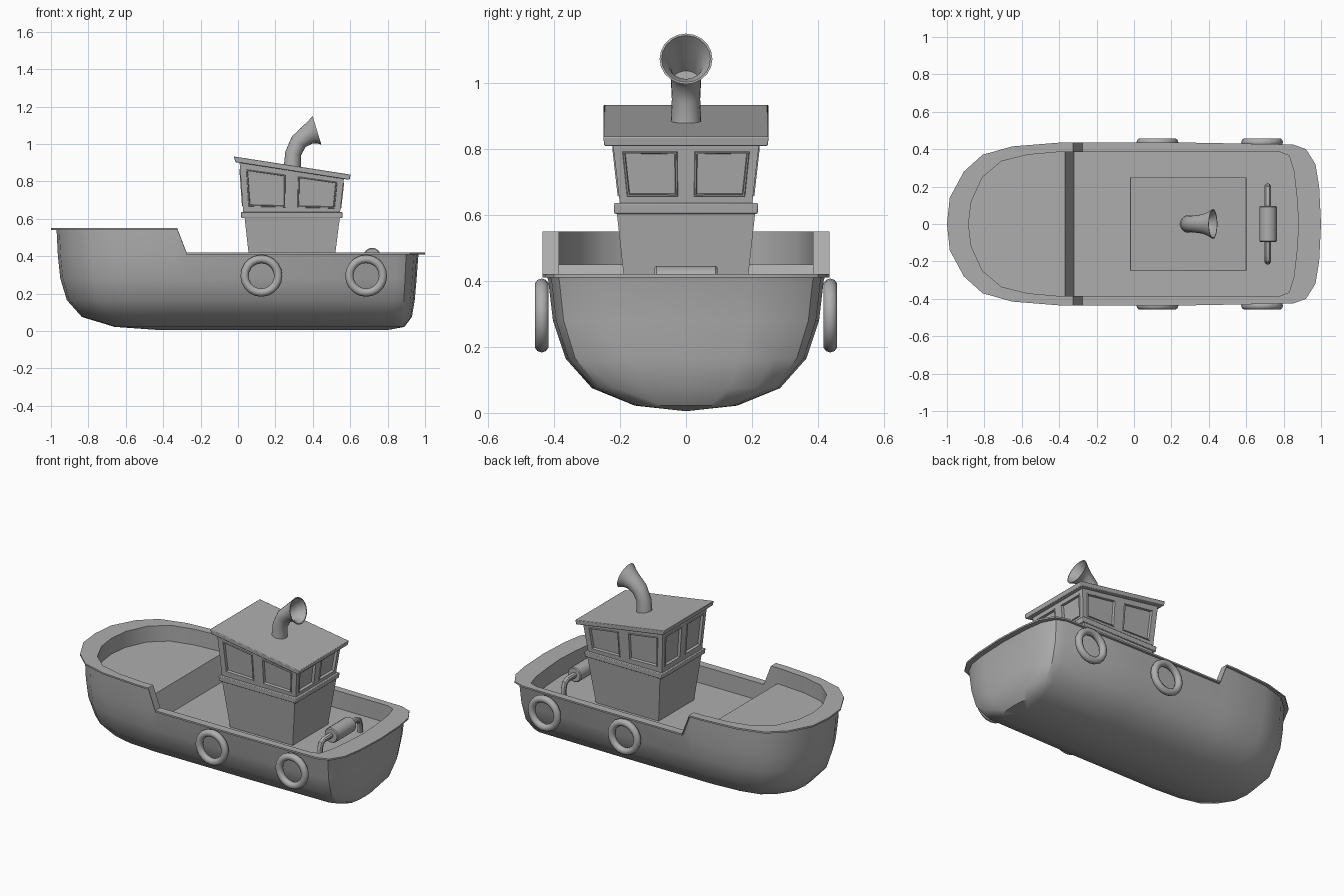
import bpy, bmesh
from math import sin, cos, pi, radians
from mathutils import Vector

cube = bpy.data.objects.get("Cube")
if cube:
    bpy.data.objects.remove(cube, do_unlink=True)

grey = bpy.data.materials.new("plain grey")
grey.use_nodes = True
grey.diffuse_color = (0.42, 0.42, 0.42, 1)
grey.node_tree.nodes["Principled BSDF"].inputs["Base Color"].default_value = grey.diffuse_color


def finish(name, bm, angle=35):
    """Turn a bmesh into a shaded object."""
    mesh = bpy.data.meshes.new(name)
    bm.to_mesh(mesh)
    bm.free()
    mesh.materials.append(grey)
    obj = bpy.data.objects.new(name, mesh)
    bpy.context.collection.objects.link(obj)
    bpy.ops.object.select_all(action='DESELECT')
    obj.select_set(True)
    bpy.context.view_layer.objects.active = obj
    bpy.ops.object.shade_smooth_by_angle(angle=radians(angle))
    return obj


def loft(name, rings, cap_start=True, cap_end=True, angle=35):
    """Skin a list of closed rings that share one point count."""
    bm = bmesh.new()
    loops = [[bm.verts.new(p) for p in ring] for ring in rings]
    count = len(loops[0])
    for low, high in zip(loops, loops[1:]):
        for i in range(count):
            j = (i + 1) % count
            bm.faces.new((low[i], low[j], high[j], high[i]))
    if cap_start:
        bm.faces.new(loops[0])
    if cap_end:
        bm.faces.new(loops[-1])
    bmesh.ops.remove_doubles(bm, verts=bm.verts, dist=0.0001)
    bmesh.ops.recalc_face_normals(bm, faces=bm.faces)
    return finish(name, bm, angle)


def circle(center, direction, side, radius, count=16):
    """Ring of points around a direction; side is a perpendicular axis."""
    side = Vector(side)
    up = Vector(direction).normalized().cross(side)
    steps = [2 * pi * i / count for i in range(count)]
    return [Vector(center) + radius * (cos(t) * up + sin(t) * side) for t in steps]


def rect(x0, x1, half, z0, z1):
    """Rectangle whose height runs from z0 at x0 to z1 at x1."""
    return [(x0, -half, z0), (x1, -half, z1), (x1, half, z1), (x0, half, z0)]


# Hull: half outlines of the rim, bow to stern
outer = [(-1, 0), (-.985, .14), (-.91, .28), (-.81, .37), (-.65, .415), (-.4, .435),
         (-.325, .435), (-.275, .435), (.3, .435), (.85, .425), (.92, .4),
         (.97, .32), (.99, .2), (1, 0)]
inner = [(-.885, 0), (-.87, .12), (-.81, .25), (-.71, .335), (-.57, .37), (-.4, .385),
         (-.325, .385), (-.275, .385), (.3, .385), (.78, .385), (.83, .365),
         (.855, .28), (.87, .15), (.88, 0)]
DECK, FOREDECK, LIP = .31, .45, .01


def rim_height(x):
    return .55 if x < -.3 else .42


def mirrored(half):
    return half + [(x, -y, z) for x, y, z in reversed(half[1:-1])]


def hull_ring(width, bow, stern, height=None):
    """Squeeze the rim outline to a given half width, bow and stern."""
    points = []
    for x, y in outer:
        z = rim_height(x) - LIP if height is None else height
        if x < -.3:
            x = -.3 + (x + .3) * (bow - .3) / .7
        elif x > .8:
            x = .8 + (x - .8) * (stern - .8) / .2
        points.append((x, y * width / .435, z))
    return mirrored(points)


def flat_ring(outline, drop=0, height=None):
    return mirrored([(x, y, rim_height(x) - drop if height is None else height)
                     for x, y in outline])


loft("hull", [
    hull_ring(0, .42, .8, .005),
    hull_ring(.155, .66, .89, .022),
    hull_ring(.285, .835, .93, .075),
    hull_ring(.365, .915, .945, .165),
    hull_ring(.403, .95, .955, .28),
    hull_ring(.417, .963, .964, .4),
    hull_ring(.42, .97, .967),
    flat_ring(outer, LIP),
    flat_ring(outer),
    flat_ring(inner),
    flat_ring(inner, height=DECK),
], cap_start=False)

# Raised foredeck with a sloping step
bow_half = [p for p in inner if p[0] <= -.4]


def foredeck_ring(step_x, z):
    half = [(x, y, z) for x, y in bow_half] + [(step_x, .385, z)]
    return half + [(x, -y, z) for x, y, z in reversed(half[1:])]


loft("foredeck", [foredeck_ring(-.32, DECK), foredeck_ring(-.37, FOREDECK)], cap_start=False)

# Cabin base and the band above it
loft("cabin_base", [rect(.068, .507, .177, DECK, DECK), rect(.035, .545, .21, .61, .61)])
band = loft("cabin_band", [rect(.018, .557, .217, .603, .603), rect(.015, .56, .219, .635, .635)])

# Wheelhouse: every wall is a grid with two recessed windows
bm = bmesh.new()
low = [Vector(p) for p in rect(.028, .545, .2, .63, .63)]
top = [Vector(p) for p in rect(.008, .567, .222, .91, .82)]
across = [0, .06, .44, .56, .94, 1]
upward = [0, .13, .85, 1]
windows = []
for k in range(4):
    n = (k + 1) % 4
    grid = [[bm.verts.new(low[k].lerp(low[n], u).lerp(top[k].lerp(top[n], u), v))
             for u in across] for v in upward]
    for r in range(len(upward) - 1):
        for c in range(len(across) - 1):
            face = bm.faces.new((grid[r][c], grid[r][c + 1], grid[r + 1][c + 1], grid[r + 1][c]))
            if r == 1 and c in (1, 3):
                windows.append(face)
bmesh.ops.remove_doubles(bm, verts=bm.verts, dist=0.0001)
bmesh.ops.recalc_face_normals(bm, faces=bm.faces)
bmesh.ops.inset_individual(bm, faces=windows, thickness=.003, depth=.004)
bmesh.ops.inset_individual(bm, faces=windows, thickness=.006, depth=0)
bmesh.ops.inset_individual(bm, faces=windows, thickness=.003, depth=-.016)
finish("wheelhouse", bm, 20)

# Sloping roof
roof = loft("roof", [rect(-.015, .597, .248, .903, .808), rect(-.022, .602, .25, .933, .836)])

for obj in (band, roof):
    bevel = obj.modifiers.new("soft edges", 'BEVEL')
    bevel.width = .004
    bevel.segments = 2

# Funnel: centre x, centre z, lean in degrees, radius; the last rows are the hollow
funnel = [(.29, .86, 0, .047), (.295, .95, 14, .043), (.325, 1.012, 38, .046),
          (.368, 1.045, 56, .052), (.398, 1.062, 67, .064), (.4225, 1.072, 73, .08),
          (.4225, 1.072, 73, .074), (.39, 1.06, 65, .054), (.365, 1.043, 56, .044),
          (.325, 1.012, 38, .038)]
loft("funnel", [circle((x, 0, z), (sin(radians(a)), 0, cos(radians(a))), (0, 1, 0), r, 20)
                for x, z, a, r in funnel])

# Winch: bent axle tube and drum
arm = [(.2, .3, 0, 1), (.2, .355, 0, 1), (.19, .385, -1, 1), (.165, .398, -1, 0)]
path = arm + [(-y, z, dy, -dz) for y, z, dy, dz in reversed(arm)]
loft("winch_axle", [circle((.715, y, z), (0, dy, dz), (1, 0, 0), .017, 10)
                    for y, z, dy, dz in path])
loft("winch_drum", [circle((.717, y, .398), (0, 1, 0), (1, 0, 0), r)
                    for y, r in ((-.095, .042), (-.09, .047), (.09, .047), (.095, .042))])

# Tyre fenders along both sides
for side, label in ((1, "left"), (-1, "right")):
    for x, place in ((.125, "middle"), (.685, "rear")):
        bpy.ops.mesh.primitive_torus_add(
            location=(x, side * .437, .295), rotation=(pi / 2, 0, 0),
            major_radius=.09, minor_radius=.022, major_segments=20, minor_segments=10)
        tyre = bpy.context.object
        tyre.name = f"{label}_{place}_tyre"
        tyre.data.materials.append(grey)
        bpy.ops.object.shade_smooth_by_angle(angle=radians(50))
